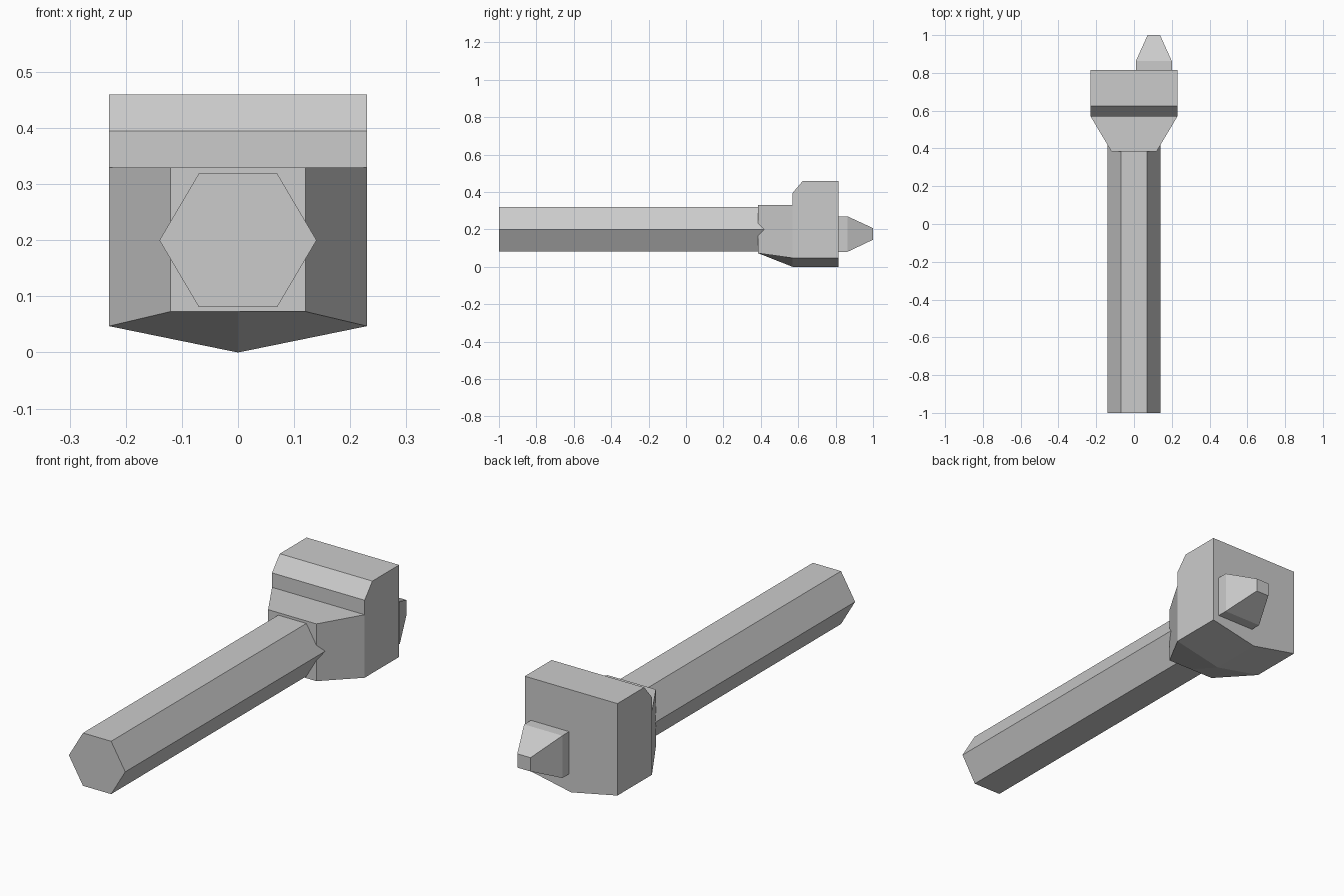
import bpy, bmesh, math

if "Cube" in bpy.data.objects:
    bpy.data.objects.remove(bpy.data.objects["Cube"])

steel = bpy.data.materials.new("plain_grey")
steel.diffuse_color = (0.6, 0.6, 0.6, 1)
steel.use_nodes = True
steel.node_tree.nodes["Principled BSDF"].inputs["Base Color"].default_value = steel.diffuse_color


def loft(name, rings, cap_back=True):
    """Skin cross-sections given as (y, [(x, z), ...]) from front to back."""
    bm = bmesh.new()
    loops = [[bm.verts.new((x, y, z)) for x, z in pts] for y, pts in rings]
    for a, b in zip(loops, loops[1:]):
        n = len(a)
        for i in range(n):
            j = (i + 1) % n
            bm.faces.new((a[i], a[j], b[j], b[i]))
    bm.faces.new(loops[0])
    back = bm.faces.new(loops[-1])
    bmesh.ops.recalc_face_normals(bm, faces=bm.faces[:])
    if not cap_back:
        bmesh.ops.delete(bm, geom=[back], context='FACES_ONLY')
    mesh = bpy.data.meshes.new(name)
    bm.to_mesh(mesh)
    bm.free()
    mesh.materials.append(steel)
    obj = bpy.data.objects.new(name, mesh)
    bpy.context.collection.objects.link(obj)
    return obj


def keel(half, side, mid, top):
    """Five-sided section with a V-shaped underside."""
    return [(0, mid), (half, side), (half, top), (-half, top), (-half, side)]


def rect(x0, x1, z0, z1):
    return [(x0, z0), (x1, z0), (x1, z1), (x0, z1)]


# hexagonal shaft
hexagon = [(0.14 * math.cos(math.radians(60 * i)),
            0.2 + 0.137 * math.sin(math.radians(60 * i))) for i in range(6)]
loft("shaft", [(-1.0, hexagon), (0.45, hexagon)])

# tapered neck joining the shaft to the head block
loft("neck", [(0.385, keel(0.12, 0.073, 0.073, 0.33)),
              (0.57, keel(0.23, 0.047, 0.0, 0.33))], cap_back=False)

# head block with a chamfered upper front edge
loft("head_block", [(0.57, keel(0.23, 0.047, 0.0, 0.395)),
                    (0.625, keel(0.23, 0.047, 0.0, 0.46)),
                    (0.815, keel(0.23, 0.047, 0.0, 0.46))])

# off-centre tapered peg on the back
loft("peg", [(0.81, rect(0.01, 0.20, 0.08, 0.27)),
             (0.863, rect(0.01, 0.20, 0.08, 0.27)),
             (1.0, rect(0.072, 0.138, 0.145, 0.207))])
